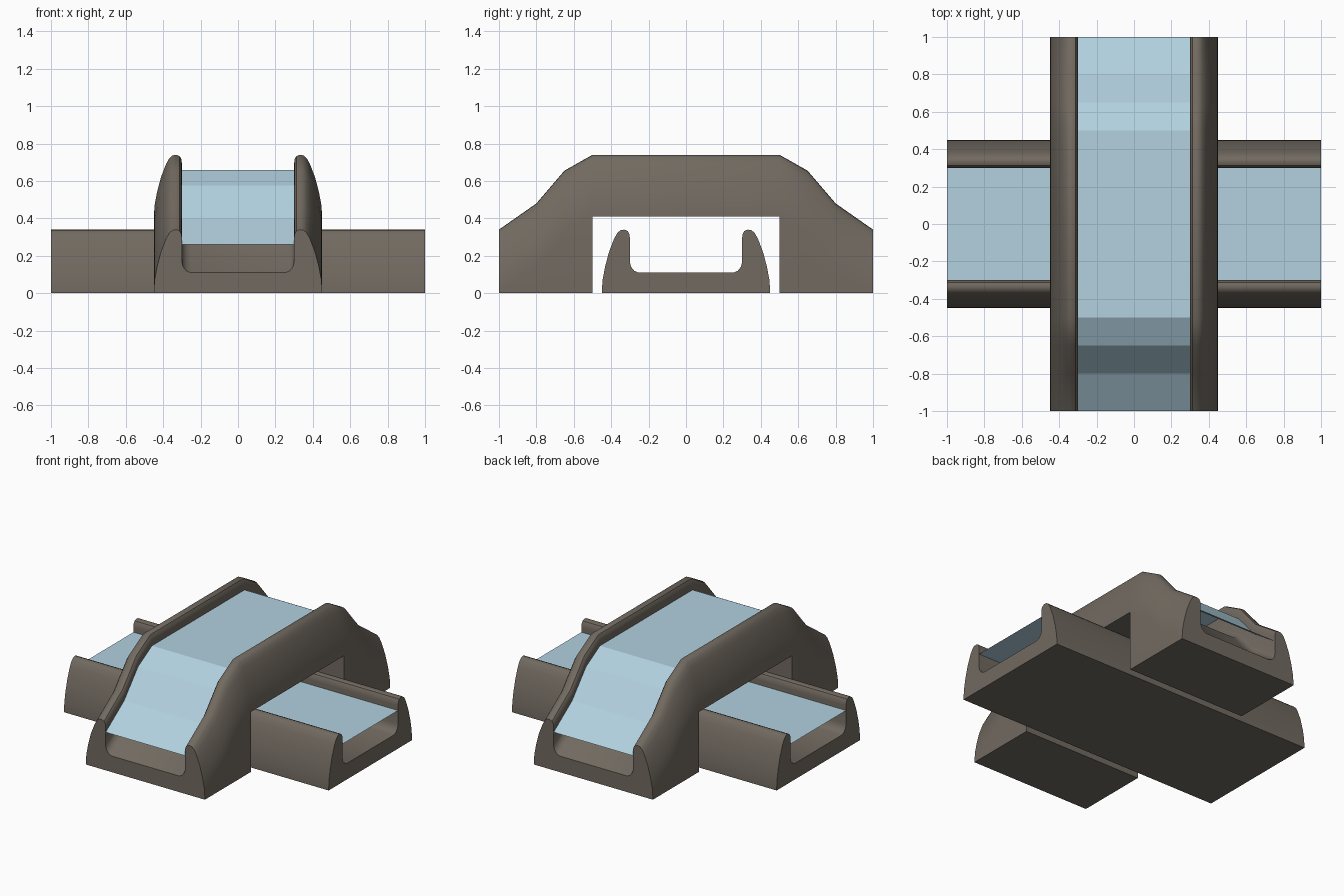
import bpy, bmesh, math

if "Cube" in bpy.data.objects:
    bpy.data.objects.remove(bpy.data.objects["Cube"])


def material(name, rgb):
    m = bpy.data.materials.new(name)
    m.diffuse_color = (*rgb, 1)
    m.use_nodes = True
    m.node_tree.nodes["Principled BSDF"].inputs["Base Color"].default_value = m.diffuse_color
    return m


STONE = material("stone", (0.165, 0.143, 0.117))
WATER = material("water", (0.445, 0.635, 0.74))

# Half cross-section of the trough: outer wall, rounded rim, inner wall, floor
HALF = [(0.45, 0.01), (0.446, 0.07), (0.433, 0.14), (0.412, 0.22), (0.385, 0.29),
        (0.367, 0.322), (0.35, 0.337), (0.33, 0.34), (0.312, 0.333), (0.302, 0.315), (0.30, 0.29),
        (0.30, 0.165), (0.293, 0.14), (0.277, 0.12), (0.255, 0.11)]
WATER_LEVEL, WATER_HALF = 0.26, 0.30


def loft(name, sections, mat, closed):
    """Skin a row of equal sections; closed ones are capped at both ends."""
    bm = bmesh.new()
    rings = [[bm.verts.new(p) for p in s] for s in sections]
    n = len(rings[0])
    for a, b in zip(rings, rings[1:]):
        for i in range(n if closed else n - 1):
            j = (i + 1) % n
            bm.faces.new((a[i], a[j], b[j], b[i]))
    if closed:
        bm.faces.new(rings[0])
        bm.faces.new(rings[-1])
        bmesh.ops.remove_doubles(bm, verts=bm.verts, dist=1e-5)
    bmesh.ops.recalc_face_normals(bm, faces=bm.faces)
    if not closed and sum(f.normal.z for f in bm.faces) < 0:
        bmesh.ops.reverse_faces(bm, faces=bm.faces)
    me = bpy.data.meshes.new(name)
    bm.to_mesh(me)
    bm.free()
    me.materials.append(mat)
    ob = bpy.data.objects.new(name, me)
    bpy.context.collection.objects.link(ob)
    return ob


def trough(name, stations, turn=0):
    """Stations are (y, lift, underside z) along the run."""
    sections = []
    for y, lift, under in stations:
        right = [(x, y, z + lift) for x, z in HALF]
        left = [(-x, y, z) for x, y, z in reversed(right)]
        sections.append([(0.45, y, under)] + right + left + [(-0.45, y, under)])
    body = loft(name + "_channel", sections, STONE, True)
    bpy.ops.object.select_all(action='DESELECT')
    body.select_set(True)
    bpy.context.view_layer.objects.active = body
    bpy.ops.object.shade_smooth_by_angle(angle=math.radians(33))

    # Thin sheet of water following the run
    levels = dict((y, lift) for y, lift, _ in stations)
    sheet = [[(s * WATER_HALF, y, WATER_LEVEL + lift) for s in (-1, 1)]
             for y, lift in sorted(levels.items())]
    water = loft(name + "_water", sheet, WATER, False)
    body.rotation_euler.z = water.rotation_euler.z = turn


# Straight lower channel along x
trough("lower", [(-1, 0, 0), (1, 0, 0)], math.pi / 2)

# Raised channel along y, with an opening underneath for the lower one
ramp = [(-1, 0, 0), (-0.8, 0.14, 0), (-0.65, 0.315, 0), (-0.5, 0.40, 0), (-0.5, 0.40, 0.41)]
trough("bridge", ramp + [(-y, lift, under) for y, lift, under in reversed(ramp)])
